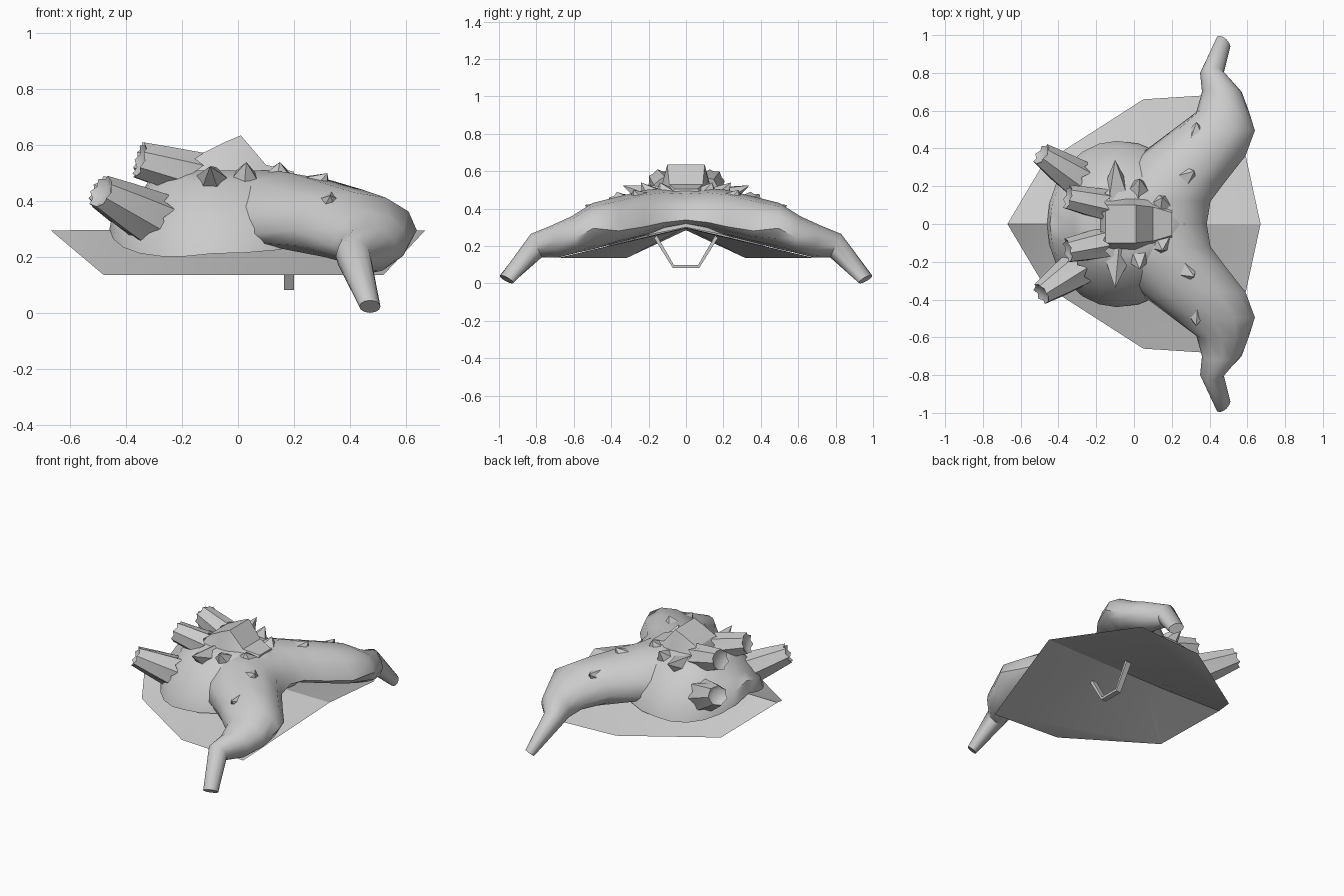
import bpy, bmesh, math
from mathutils import Vector

if "Cube" in bpy.data.objects:
    bpy.data.objects.remove(bpy.data.objects["Cube"])

grey = bpy.data.materials.new("stone_grey")
grey.diffuse_color = (0.6, 0.6, 0.6, 1)
grey.use_nodes = True
grey.node_tree.nodes["Principled BSDF"].inputs["Base Color"].default_value = grey.diffuse_color


def finish(name, bm, smooth=None):
    bmesh.ops.recalc_face_normals(bm, faces=bm.faces)
    me = bpy.data.meshes.new(name)
    bm.to_mesh(me)
    bm.free()
    ob = bpy.data.objects.new(name, me)
    bpy.context.collection.objects.link(ob)
    me.materials.append(grey)
    if smooth:
        bpy.ops.object.select_all(action='DESELECT')
        ob.select_set(True)
        bpy.context.view_layer.objects.active = ob
        bpy.ops.object.shade_smooth_by_angle(angle=math.radians(smooth))
    return ob


def loft(name, rings, smooth=None, open_start=False):
    bm = bmesh.new()
    vs = [[bm.verts.new(p) for p in r] for r in rings]
    n = len(vs[0])
    for a, b in zip(vs, vs[1:]):
        for i in range(n):
            bm.faces.new((a[i], a[(i + 1) % n], b[(i + 1) % n], b[i]))
    if not open_start:
        bm.faces.new(vs[0][::-1])
    bm.faces.new(vs[-1])
    return finish(name, bm, smooth)


# Base plate: ridged top, underside with a fold towards the tail, shared rim
bm = bmesh.new()
front, tail, mid, fold = [bm.verts.new(p) for p in
                          ((0.67, 0, 0.295), (-0.67, 0, 0.295), (-0.1, 0, 0.3), (-0.24, 0, 0.285))]
for s in (-1, 1):
    a, b, c = [bm.verts.new((x, s * y, 0.135)) for x, y in ((0.52, 0.69), (0.05, 0.66), (-0.48, 0.32))]
    for f in ((front, a, mid), (a, b, mid), (b, c, mid), (c, tail, mid),
              (front, fold, a), (a, fold, c), (a, c, b), (c, fold, tail)):
        bm.faces.new(f if s > 0 else f[::-1])
finish("base_plate", bm, 25)

# Domed body: height, rear radius, front radius, side radius (open where it meets the plate)
N = 24
dome = [(0.0, 0.37, 0.44, 0.44), (0.08, 0.355, 0.44, 0.41), (0.39, 0.29, 0.42, 0.33),
        (0.47, 0.23, 0.36, 0.25), (0.51, 0.16, 0.25, 0.17)]
rings = []
for z, rb, rf, ry in dome:
    ring = []
    for i in range(N):
        t = 2 * math.pi * i / N
        y = ry * math.sin(t)
        zz = z if z > 0.2 else 0.3 - 0.2 * abs(y) - 0.05 * max(0, -math.cos(t)) * abs(math.sin(t)) + z
        ring.append((-0.09 + (rf if math.cos(t) > 0 else rb) * math.cos(t), y, zz))
    rings.append(ring)
loft("body_dome", rings, 45, True)

# Sweeping arms: rear x, front x, top y, top z, bottom y, bottom z, height share of widest point
half = [(-0.15, 0.385, 0, 0.50, 0, 0.30, 0.2), (-0.15, 0.405, 0.12, 0.51, 0.12, 0.28, 0.2),
        (-0.10, 0.48, 0.22, 0.50, 0.22, 0.255, 0.2), (0.02, 0.59, 0.36, 0.465, 0.36, 0.22, 0.25),
        (0.20, 0.64, 0.50, 0.43, 0.49, 0.185, 0.45), (0.33, 0.61, 0.61, 0.36, 0.58, 0.165, 0.4),
        (0.36, 0.57, 0.72, 0.31, 0.68, 0.14, 0.5), (0.35, 0.475, 0.83, 0.265, 0.77, 0.14, 0.5),
        (0.435, 0.51, 0.99, 0.045, 0.93, 0.0, 0.5)]


def arm_ring(sec, s):
    x0, x1, yt, zt, yb, zb, w = sec
    ring = []
    for i in range(12):
        t = 2 * math.pi * i / 12
        v = math.sin(t)
        k = w + (1 - w) * v if v > 0 else w + w * v
        skew = 0.02 * math.cos(t) if yt > 0.9 else 0
        ring.append(((x0 + x1) / 2 + (x1 - x0) / 2 * math.cos(t),
                     s * (yb + (yt - yb) * k - skew), zb + (zt - zb) * k))
    return ring


loft("sweeping_arms", [arm_ring(q, -1) for q in half[:0:-1]] + [arm_ring(q, 1) for q in half], 45)

# Raised crest: x, half width, top z
crest = [(-0.20, 0.11, 0.47), (-0.15, 0.10, 0.56), (-0.05, 0.10, 0.61), (0.01, 0.10, 0.635),
         (0.10, 0.09, 0.53), (0.20, 0.06, 0.505)]
loft("crest", [[(x, -w - 0.05, 0.45), (x, -w, z), (x, w, z), (x, w + 0.05, 0.45)]
               for x, w, z in crest], 30)


def star_tube(name, p, q, r0, r1, points=7):
    """Lightly fluted stub with a jagged rim."""
    p, q = Vector(p), Vector(q)
    d = (q - p).normalized()
    u = d.cross(Vector((0, 0, 1))).normalized()
    v = u.cross(d)

    def ring(c, r, inner, jag):
        out = []
        for i in range(points * 2):
            t = math.pi * i / points
            k = inner if i % 2 else 1
            out.append(c + (u * math.cos(t) + v * math.sin(t)) * r * k + d * (0 if i % 2 else jag))
        return out
    loft(name, [ring(p, r0, 0.8, -0.03), ring((p + q) / 2, (r0 + r1) / 2, 0.95, 0),
                ring(q, r1, 0.88, 0.012), ring(q - d * 0.01, r1 * 0.6, 0.9, 0)], 40)


def spike(name, base, tip, r):
    base, tip = Vector(base), Vector(tip)
    d = (tip - base).normalized()
    u = d.orthogonal().normalized()
    v = d.cross(u)
    bm = bmesh.new()
    ring = [bm.verts.new(base + (u * math.cos(t) + v * math.sin(t)) * r)
            for t in (math.tau * i / 5 for i in range(5))]
    top = bm.verts.new(tip)
    for i in range(5):
        bm.faces.new((ring[i], ring[(i + 1) % 5], top))
    bm.faces.new(ring[::-1])
    finish(name, bm)


# Mirrored rear stubs and small spikes along the shoulders
spikes = [((-0.09, 0.15, 0.44), (-0.10, 0.34, 0.525), 0.09),
          ((0.02, 0.15, 0.43), (0.03, 0.24, 0.54), 0.10),
          ((0.14, 0.10, 0.45), (0.15, 0.14, 0.54), 0.10),
          ((0.26, 0.24, 0.42), (0.32, 0.28, 0.50), 0.10),
          ((0.33, 0.45, 0.37), (0.33, 0.54, 0.42), 0.08)]
for s, side in ((-1, "right"), (1, "left")):
    star_tube("upper_stub_" + side, (-0.175, s * 0.105, 0.50), (-0.345, s * 0.14, 0.545), 0.085, 0.066)
    star_tube("lower_stub_" + side, (-0.315, s * 0.25, 0.34), (-0.485, s * 0.365, 0.43), 0.105, 0.062)
    for i, (b, t, r) in enumerate(spikes):
        spike(f"spike_{side}_{i}", (b[0], s * b[1], b[2]), (t[0], s * t[1], t[2]), r)

# Grip bar under the plate
path = [(-0.17, 0.25), (-0.07, 0.09), (0.07, 0.09), (0.17, 0.25)]
loft("grip", [[(0.165, y, z - 0.008), (0.20, y, z - 0.008),
               (0.20, y * 0.92, z + 0.008), (0.165, y * 0.92, z + 0.008)] for y, z in path])
